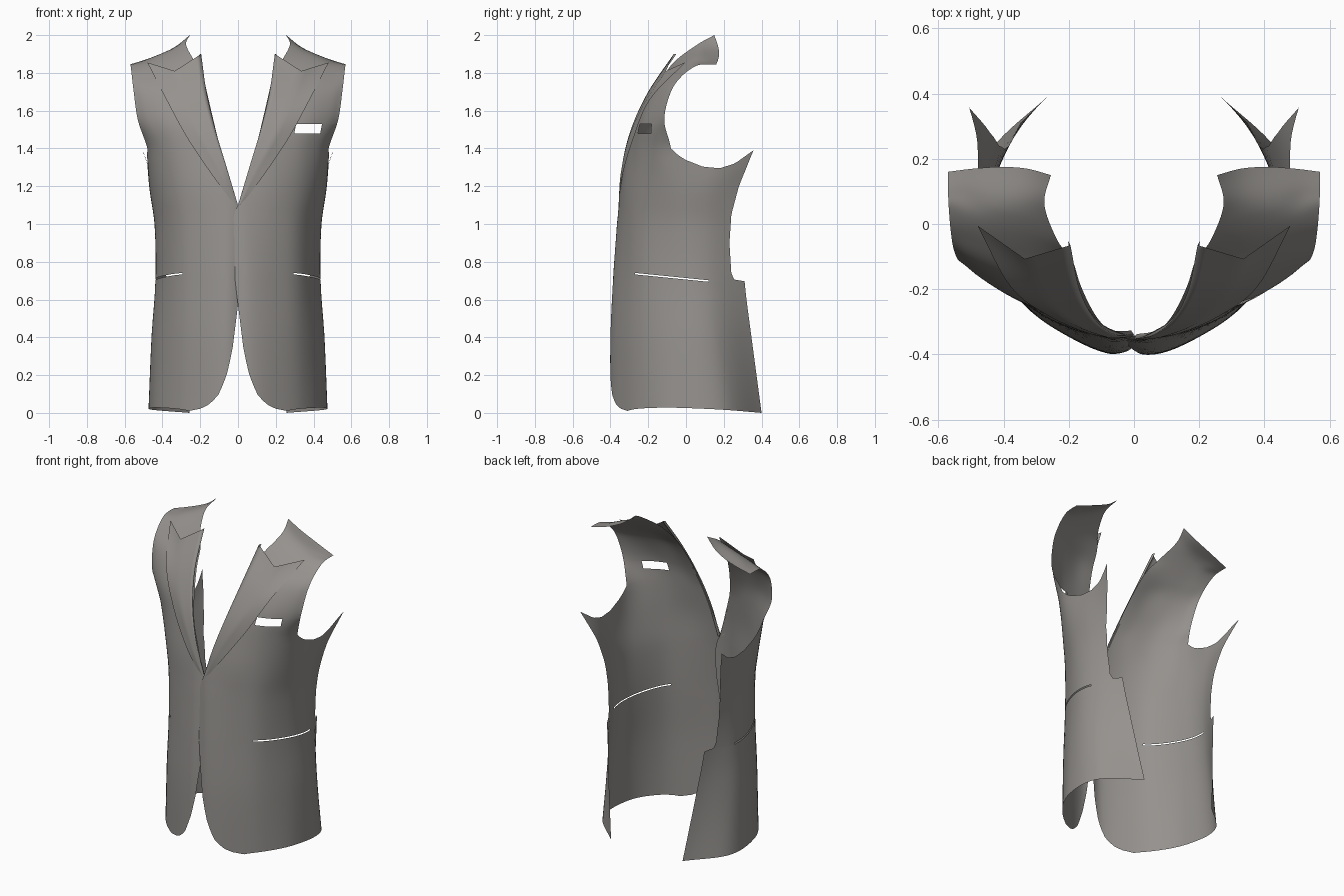
import bpy, bmesh, math
from mathutils import Vector

if "Cube" in bpy.data.objects:
    bpy.data.objects.remove(bpy.data.objects["Cube"])

cloth = bpy.data.materials.new("warm_grey_cloth")
cloth.diffuse_color = (0.30, 0.285, 0.27, 1)
cloth.use_nodes = True
cloth.node_tree.nodes["Principled BSDF"].inputs["Base Color"].default_value = cloth.diffuse_color


def spline(pts, t):
    """Catmull-Rom point at t (0..len-1)."""
    n = len(pts) - 1
    i = min(max(int(t), 0), n - 1)
    f = t - i
    b, c = Vector(pts[i]), Vector(pts[i + 1])
    a = Vector(pts[i - 1]) if i > 0 else 2 * b - c
    d = Vector(pts[i + 2]) if i + 2 <= n else 2 * c - b
    return 0.5 * (2 * b + (c - a) * f + (2 * a - 5 * b + 4 * c - d) * f * f
                  + (3 * b - a - 3 * c + d) * f ** 3)


def table(keys, v):
    """Linear lookup in (key, value) pairs."""
    if v <= keys[0][0]:
        return keys[0][1]
    for (a, p), (b, q) in zip(keys, keys[1:]):
        if v <= b:
            return p + (q - p) * (v - a) / (b - a)
    return keys[-1][1]


def locate(pts, axis, value, start):
    """Fractional index where a polyline reaches a coordinate."""
    for i in range(start, len(pts) - 1):
        a, b = pts[i][axis], pts[i + 1][axis]
        if a <= value <= b and b > a:
            return i + (value - a) / (b - a)
    return len(pts) - 1.001


# Body cross-sections (x, y) from centre front round to the back, by height
LEVELS = [0, 0.4, 0.72, 1.0, 1.2, 1.4]
SECTIONS = [
    [(-.06, -.36), (.06, -.40), (.2, -.345), (.35, -.235), (.455, -.05), (.455, .2), (.25, .405)],
    [(-.06, -.37), (.05, -.40), (.2, -.345), (.34, -.24), (.44, -.05), (.445, .15), (.3, .36)],
    [(-.06, -.36), (.05, -.385), (.2, -.33), (.33, -.235), (.42, -.05), (.43, .12), (.345, .32)],
    [(-.06, -.345), (.04, -.365), (.2, -.32), (.33, -.235), (.425, -.06), (.44, .1), (.40, .26)],
    [(-.06, -.33), (.03, -.345), (.2, -.315), (.35, -.23), (.45, -.08), (.47, .1), (.44, .29)],
    [(0, -.31), (.08, -.312), (.2, -.29), (.36, -.23), (.475, -.10), (.485, .15), (.51, .37)],
]
# Outline edges by height, and armhole height by depth
FRONT = [(.01, .26), (.022, .2), (.045, .15), (.1, .1), (.2, .06), (.33, .03), (.57, 0), (.65, -.01),
         (.85, -.03), (1.0, -.03), (1.07, -.015), (1.1, 0), (1.3, .06), (1.4, .093)]
BACK = [(0, .40), (.6, .32), (.697, .31), (.706, .255), (.74, .24), (.9, .23), (1.05, .24), (1.2, .28), (1.39, .357)]
ARMHOLE = [(-.08, 1.4), (-.04, 1.365), (0, 1.34), (.1, 1.303), (.2, 1.295), (.28, 1.32), (.357, 1.39)]
# Chest and shoulder rows from front edge to armhole
CHEST = [
    [(.13, -.26, 1.55), (.25, -.25, 1.55), (.37, -.22, 1.55), (.47, -.165, 1.55), (.53, -.115, 1.55)],
    [(.165, -.185, 1.7), (.28, -.185, 1.7), (.4, -.15, 1.7), (.5, -.11, 1.7), (.552, -.08, 1.7)],
    [(.19, -.11, 1.8), (.31, -.10, 1.79), (.42, -.07, 1.79), (.51, -.04, 1.785), (.562, -.02, 1.785)],
    [(.235, -.05, 1.87), (.33, -.01, 1.875), (.42, .015, 1.865), (.5, .03, 1.845), (.568, .05, 1.835)],
    [(.275, .06, 1.95), (.35, .07, 1.92), (.43, .08, 1.89), (.51, .1, 1.86), (.57, .1, 1.845)],
    [(.255, .15, 2.0), (.33, .17, 1.94), (.41, .175, 1.9), (.49, .17, 1.87), (.57, .16, 1.845)],
]
K, M = 20, 20  # columns before and after the armhole corner


def body_point(z, col):
    t = table([(z0, i) for i, z0 in enumerate(LEVELS)], z)
    key = [spline([s[j] + (0,) for s in SECTIONS], t) for j in range(7)]
    pts = [spline(key, i / 8) for i in range(49)]
    mid = locate(pts, 1, -.08, 10)
    if col <= K:
        a = locate(pts, 0, table(FRONT, z), 0)
        p = a + (mid - a) * col / K
    else:
        b = locate(pts, 1, table(BACK, z), 34)
        p = mid + (b - mid) * (col - K) / M
    i = int(p)
    q = pts[i].lerp(pts[min(i + 1, 48)], p - i)
    return Vector((q.x, q.y, z))


def body_rows():
    heights = [0, .012, .03, .055, .085, .12, .16, .2, .27, .34, .41, .48, .55, .62, .697, .706,
               .74, .79, .84, .9, .95, 1.0, 1.04, 1.07, 1.1, 1.15, 1.2, 1.25, 1.3, 1.35, 1.4]
    rows = []
    for v in heights:
        row = []
        for c in range(K + M + 1):
            w = max(0, (c - K) / M)
            hem = .01 * (1 - w) + .018 * math.sin(math.pi * c / (K + M))
            top = table(ARMHOLE, -.08 + .437 * w)
            z = hem + (1.1 - hem) * v / 1.1 if v <= 1.1 else 1.1 + (v - 1.1) / .3 * (top - 1.1)
            row.append(body_point(z, c))
        rows.append(row)
    keys = [rows[-4][:K + 1], rows[-1][:K + 1]]
    keys += [[spline(r, 4 * c / K) for c in range(K + 1)] for r in CHEST]
    for s in range(1, 6 * 6 + 1):
        rows.append([spline([k[c] for k in keys], 1 + s / 6) for c in range(K + 1)])
    return rows


def grid(rows):
    bm = bmesh.new()
    vs = [[bm.verts.new(p) for p in r] for r in rows]
    for a, b in zip(vs, vs[1:]):
        for j in range(min(len(a), len(b)) - 1):
            bm.faces.new((a[j], a[j + 1], b[j + 1], b[j]))
    return bm


def cut_slot(bm, limits):
    """Remove the cloth lying between every pair of planes."""
    limits = [(Vector(n), lo, hi) for n, lo, hi in limits]

    def inside(pad):
        return [f for f in bm.faces
                if all(lo - pad < n.dot(f.calc_center_median()) < hi + pad for n, lo, hi in limits)]
    for n, lo, hi in limits:
        for d in (lo, hi):
            faces = inside(.08)
            geom = list({e for f in faces for e in list(f.verts) + list(f.edges)}) + faces
            bmesh.ops.bisect_plane(bm, geom=geom, dist=1e-5, plane_co=n * d / n.length_squared, plane_no=n)
    bmesh.ops.delete(bm, geom=inside(0), context='FACES')


def finish(bm, name, mirror):
    if mirror:
        for v in bm.verts:
            # this half tucks under the other at the centre front
            if v.co.z < 1.3:
                v.co.y += .014 * min(1, max(0, (.07 - v.co.x) / .08))
            v.co.x *= -1
        bmesh.ops.reverse_faces(bm, faces=bm.faces[:])
    mesh = bpy.data.meshes.new(name)
    bm.to_mesh(mesh)
    bm.free()
    mesh.materials.append(cloth)
    for p in mesh.polygons:
        p.use_smooth = True
    bpy.context.collection.objects.link(bpy.data.objects.new(name, mesh))


# Peaked lapel: fold line, line to the notch, outer line
FOLD = [(0, -.352, 1.1), (.06, -.34, 1.3), (.12, -.292, 1.5), (.167, -.2, 1.7), (.195, -.065, 1.9)]
NOTCH = [(.008, -.357, 1.1), (.09, -.345, 1.27), (.195, -.302, 1.46), (.28, -.22, 1.64), (.335, -.107, 1.81)]
OUTER = [(.016, -.354, 1.1), (.13, -.338, 1.25), (.265, -.28, 1.45), (.38, -.19, 1.66), (.48, -.005, 1.855)]


def lapel_rows():
    rows = []
    for i in range(33):
        a, b, c = (spline(k, i / 8) for k in (FOLD, NOTCH, OUTER))
        rows.append([a + Vector((.008, .014, 0))] + [a.lerp(b, j / 5) for j in range(5)]
                    + [b.lerp(c, j / 5) for j in range(6)])
    return rows


body, lapel = body_rows(), lapel_rows()
for side, mirror in (("left", False), ("right", True)):
    bm = grid(body)
    # hip pocket slit
    cut_slot(bm, [((0, .1, 1), .706, .714), ((0, 1, 0), -.27, .12)])
    # breast pocket opening on one side only
    if not mirror:
        cut_slot(bm, [((0, 0, 1), 1.48, 1.53), ((1, 0, -.2), .002, .139)])
    finish(bm, side + "_front_panel", mirror)
    finish(grid(lapel), side + "_lapel", mirror)
